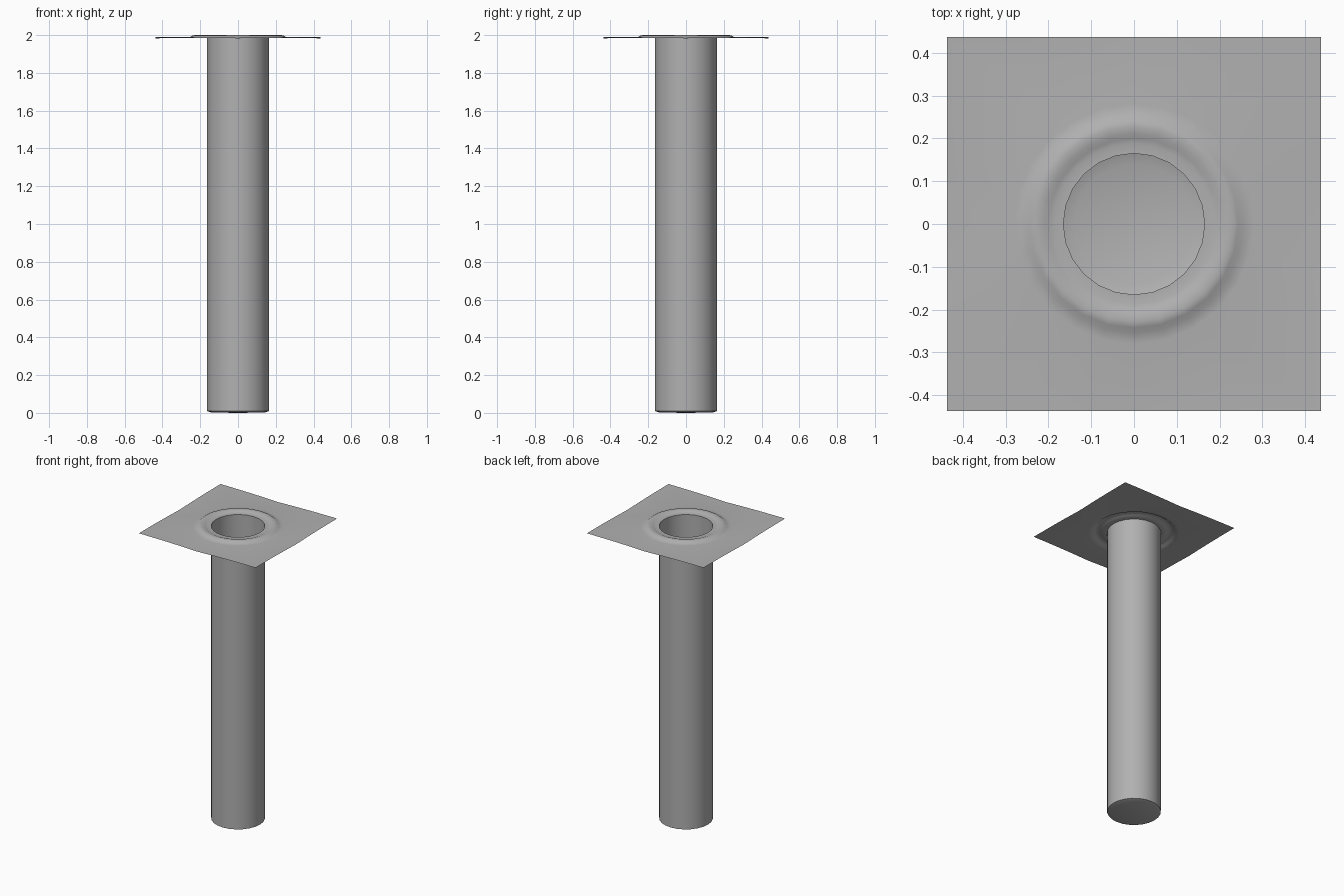
import bpy, bmesh, math

if "Cube" in bpy.data.objects:
    bpy.data.objects.remove(bpy.data.objects["Cube"])

HALF = 0.437
ANGLES = [math.tau * i / 24 for i in range(24)]

grey = bpy.data.materials.new("dark_grey")
grey.diffuse_color = (0.44, 0.44, 0.44, 1)
grey.use_nodes = True
grey.node_tree.nodes["Principled BSDF"].inputs["Base Color"].default_value = grey.diffuse_color


def ring(bm, r, z):
    return [bm.verts.new((r * math.cos(a), r * math.sin(a), z)) for a in ANGLES]


def bridge(bm, a, b):
    n = len(a)
    for i in range(n):
        j = (i + 1) % n
        bm.faces.new((a[i], b[i], b[j], a[j]))


def finish(name, bm, angle):
    mesh = bpy.data.meshes.new(name)
    bm.to_mesh(mesh)
    bm.free()
    mesh.materials.append(grey)
    ob = bpy.data.objects.new(name, mesh)
    bpy.context.collection.objects.link(ob)
    bpy.ops.object.select_all(action='DESELECT')
    ob.select_set(True)
    bpy.context.view_layer.objects.active = ob
    bpy.ops.object.shade_smooth_by_angle(angle=math.radians(angle))
    return ob


# Round shaft, open at the top, with a slightly domed base
bm = bmesh.new()
loops = [ring(bm, r, z) for r, z in [(0.165, 1.99), (0.165, 0.01), (0.14, 0.002)]]
for a, b in zip(loops, loops[1:]):
    bridge(bm, a, b)
centre = bm.verts.new((0, 0, 0))
last = loops[-1]
for i in range(24):
    bm.faces.new((last[i], centre, last[(i + 1) % 24]))
finish("shaft", bm, 35)

# Square plate with a raised rim round the hole, dipping gently along the axes
bm = bmesh.new()
profile = [(0.165, 1.990), (0.188, 1.990), (0.2, 1.993), (0.212, 1.998),
           (0.228, 2.0), (0.243, 1.998), (0.255, 1.989), (0.28, 1.986)]
loops = [ring(bm, r, z) for r, z in profile]
outer = []
for a in ANGLES:
    c, s = math.cos(a), math.sin(a)
    k = HALF / max(abs(c), abs(s))
    outer.append(bm.verts.new((k * c, k * s, 1.983 + 0.007 * abs(math.sin(2 * a)))))
loops.append(outer)
for a, b in zip(loops, loops[1:]):
    bridge(bm, a, b)
finish("top_plate", bm, 32)
